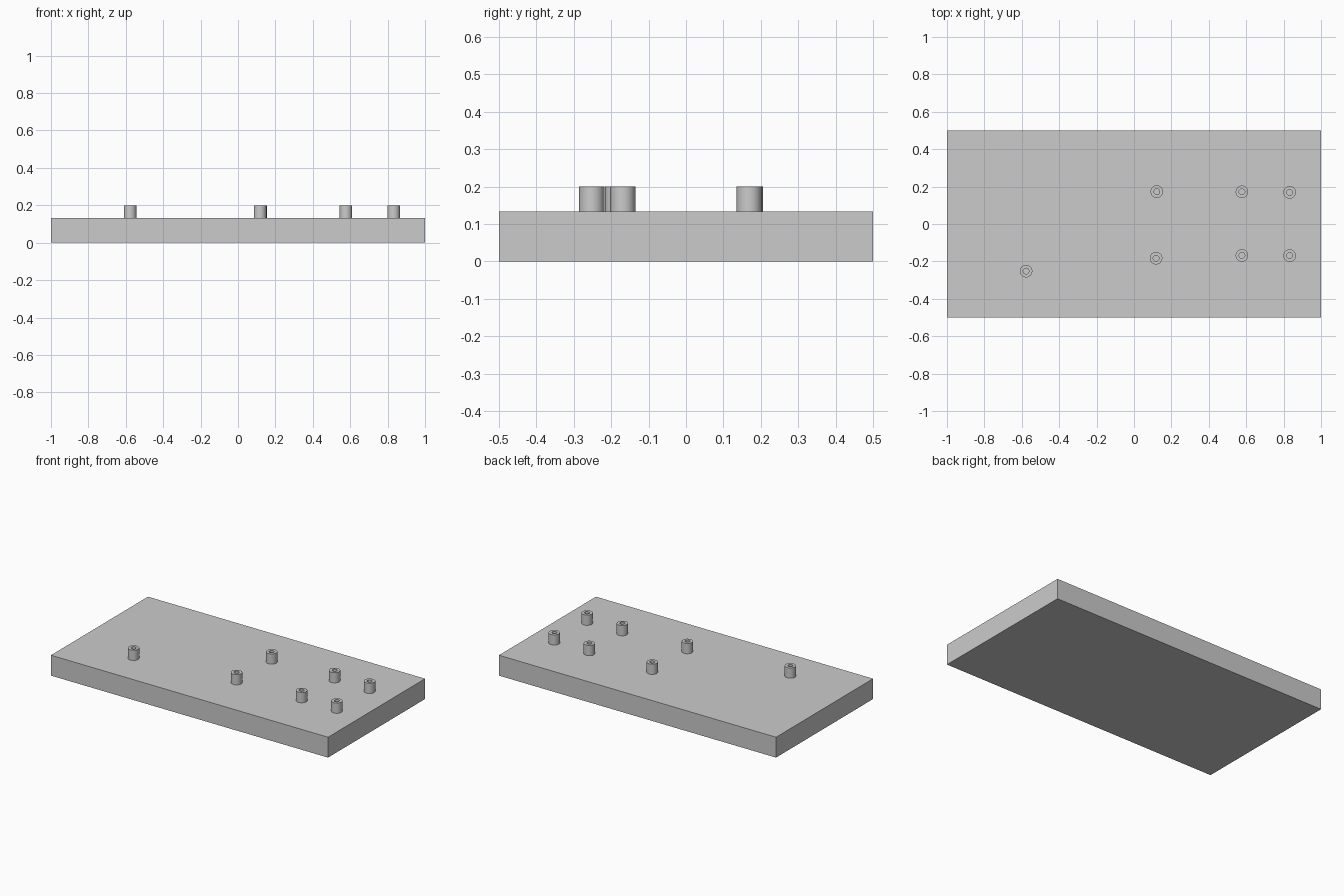
import bpy, bmesh, math
from mathutils import Vector

cube = bpy.data.objects.get("Cube")
if cube:
    bpy.data.objects.remove(cube, do_unlink=True)

# Single plain grey
grey = bpy.data.materials.new("light grey")
grey.use_nodes = True
colour = (0.6, 0.6, 0.6, 1)
grey.diffuse_color = colour
grey.node_tree.nodes["Principled BSDF"].inputs["Base Color"].default_value = colour

BOARD_TOP, PEG_TOP = 0.133, 0.2
OUTER, INNER = 0.0335, 0.0155


def add_object(name, bm):
    bmesh.ops.recalc_face_normals(bm, faces=bm.faces)
    mesh = bpy.data.meshes.new(name)
    bm.to_mesh(mesh)
    bm.free()
    mesh.materials.append(grey)
    obj = bpy.data.objects.new(name, mesh)
    bpy.context.collection.objects.link(obj)
    return obj


# Flat rectangular board
bm = bmesh.new()
bmesh.ops.create_cube(bm, size=1)
bmesh.ops.scale(bm, verts=bm.verts, vec=(2, 1, BOARD_TOP))
bmesh.ops.translate(bm, verts=bm.verts, vec=(0, 0, BOARD_TOP / 2))
add_object("board", bm)


# Hollow standoff: a wall section turned about its own axis
def standoff(name, x, y):
    bm = bmesh.new()
    section = [(OUTER, BOARD_TOP), (OUTER, PEG_TOP), (INNER, PEG_TOP), (INNER, BOARD_TOP)]
    verts = [bm.verts.new((r, 0, z)) for r, z in section]
    edges = [bm.edges.new((verts[i], verts[(i + 1) % 4])) for i in range(4)]
    bmesh.ops.spin(bm, geom=verts + edges, cent=(0, 0, 0), axis=(0, 0, 1),
                   angle=math.tau, steps=40, use_merge=True)
    bmesh.ops.remove_doubles(bm, verts=bm.verts, dist=0.0001)
    # Leave the foot open where it rests on the board
    foot = [f for f in bm.faces if all(v.co.z < BOARD_TOP + 0.001 for v in f.verts)]
    bmesh.ops.delete(bm, geom=foot, context="FACES")
    obj = add_object(name, bm)
    # Guarantee that the outer wall faces outward
    wall = next(p for p in obj.data.polygons if Vector(p.center).xy.length > OUTER * 0.95)
    if wall.normal.dot(Vector((wall.center.x, wall.center.y, 0))) < 0:
        obj.data.flip_normals()
    obj.location = (x, y, 0)
    bpy.ops.object.select_all(action="DESELECT")
    obj.select_set(True)
    bpy.context.view_layer.objects.active = obj
    bpy.ops.object.shade_smooth_by_angle(angle=math.radians(30))


# Standoff layout
for name, x, y in [
    ("lone_standoff", -0.577, -0.252),
    ("inner_front_standoff", 0.118, -0.183),
    ("inner_back_standoff", 0.122, 0.173),
    ("middle_front_standoff", 0.577, -0.168),
    ("middle_back_standoff", 0.577, 0.172),
    ("outer_front_standoff", 0.832, -0.169),
    ("outer_back_standoff", 0.832, 0.169),
]:
    standoff(name, x, y)
